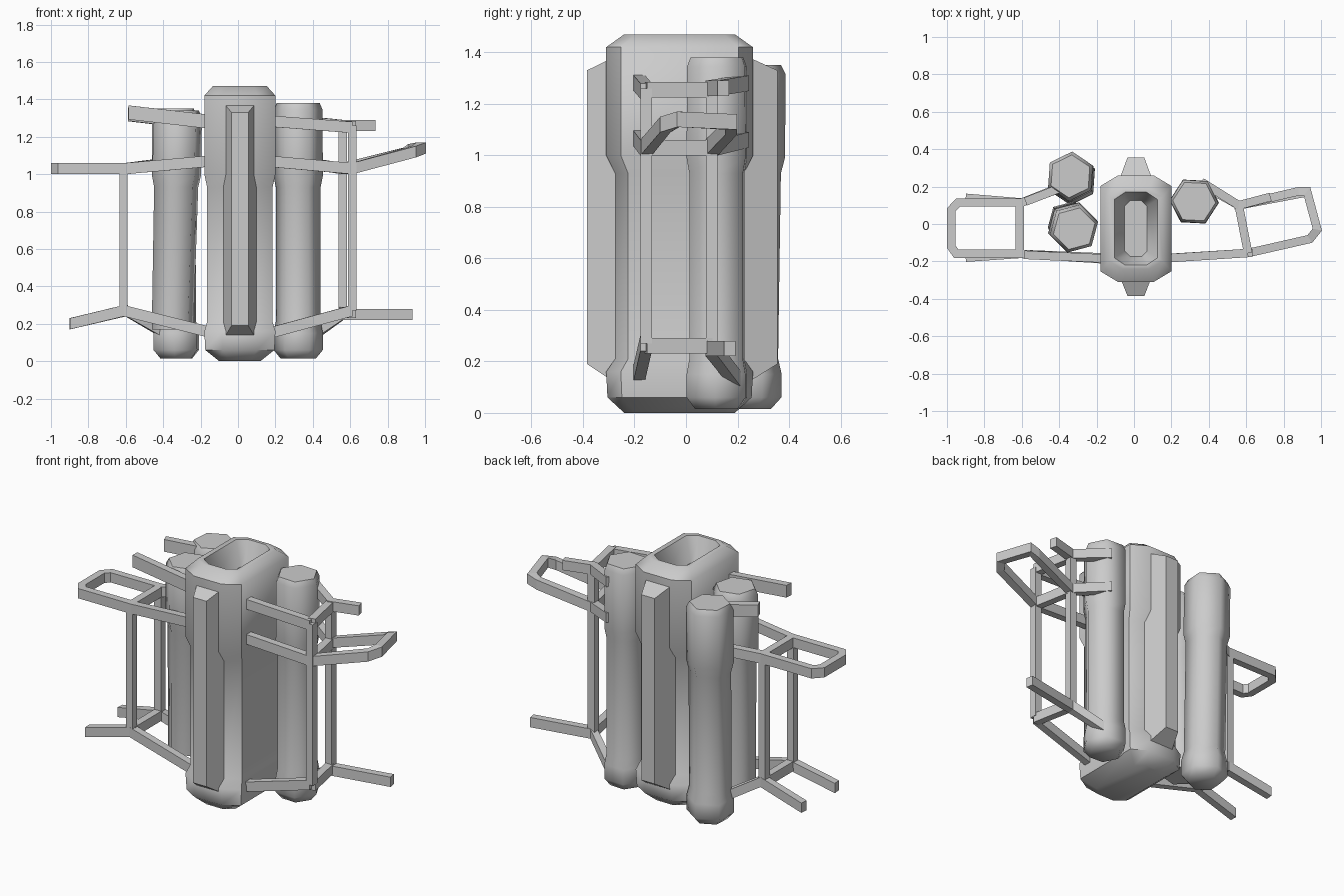
import bpy, bmesh, math
from mathutils import Vector

if "Cube" in bpy.data.objects:
    bpy.data.objects.remove(bpy.data.objects["Cube"])


def finish(name, bm, smooth_angle=None):
    bmesh.ops.recalc_face_normals(bm, faces=bm.faces)
    if smooth_angle:
        for f in bm.faces:
            f.smooth = True
        for e in bm.edges:
            e.smooth = e.calc_face_angle(0) < math.radians(smooth_angle)
    me = bpy.data.meshes.new(name)
    bm.to_mesh(me)
    bm.free()
    ob = bpy.data.objects.new(name, me)
    bpy.context.collection.objects.link(ob)
    return ob


def loft(name, rings, smooth_angle=None):
    """Skin a list of equal-length point rings and cap both ends."""
    bm = bmesh.new()
    vs = [[bm.verts.new(p) for p in r] for r in rings]
    n = len(vs[0])
    for a, b in zip(vs, vs[1:]):
        for i in range(n):
            bm.faces.new((a[i], a[(i + 1) % n], b[(i + 1) % n], b[i]))
    bm.faces.new(vs[0][::-1])
    bm.faces.new(vs[-1])
    return finish(name, bm, smooth_angle)


def octagon(z, hx, hy, cx=0.01, cy=-0.025):
    kx, ky = hx * 0.5, hy * 0.8
    pts = [(hx, -ky), (hx, ky), (kx, hy), (-kx, hy),
           (-hx, ky), (-hx, -ky), (-kx, -hy), (kx, -hy)]
    return [(cx + x, cy + y, z) for x, y in pts]


def tube(name, bottom, top, turn, profile):
    """Hexagonal tube along a slightly tilted axis; profile = (height, radius)."""
    b, t = Vector(bottom), Vector(top)
    rings = []
    for z, r in profile:
        c = b.lerp(t, (z - b.z) / (t.z - b.z))
        rings.append([(c.x + r * math.cos(math.radians(turn + 60 * i)),
                       c.y + r * math.sin(math.radians(turn + 60 * i)), z)
                      for i in range(6)])
    return loft(name, rings, 61)


def rail(name, pts, w=0.045, h=0.06):
    """Mitred rectangular bar along a path that never runs vertically."""
    P = [Vector(p) for p in pts]
    rings = []
    for i, p in enumerate(P):
        flat = []
        if i > 0:
            flat.append((p - P[i - 1]).xy.normalized())
        if i < len(P) - 1:
            flat.append((P[i + 1] - p).xy.normalized())
        d = sum(flat, Vector((0, 0))).normalized()
        s = Vector((d.y, -d.x, 0)) * (w / 2 / max(0.4, d.dot(flat[0])))
        u = Vector((0, 0, h / 2))
        rings.append([p + s + u, p - s + u, p - s - u, p + s - u])
    return loft(name, rings)


def post(name, x, y, z0, z1, w=0.045):
    h = w / 2
    sq = [(-h, -h), (h, -h), (h, h), (-h, h)]
    return loft(name, [[(x + a, y + b, z) for a, b in sq] for z in (z0, z1)])


# Central body with waist and sunken top opening
loft("central_body", [octagon(*r) for r in (
    (0, .11, .215), (.06, .185, .28), (.16, .19, .285), (.21, .175, .25),
    (.93, .175, .25), (1.0, .19, .285), (1.42, .19, .285), (1.47, .145, .215),
    (1.47, .115, .195), (1.33, .06, .15))], 48)

# Front and back fins: tapered blocks sunk into the body
for name, yi, yo in (("front_fin", -.22, -.385), ("back_fin", .18, .355)):
    loft(name, [[(.01 - hx, y, z0), (.01 + hx, y, z0), (.01 + hx, y, z1), (.01 - hx, y, z1)]
                for y, hx, z0, z1 in ((yi, .11, .08, 1.41), (yo, .045, .19, 1.33))])

# Hexagonal side tubes
tube("right_tube", (.322, .12, .015), (.322, .12, 1.38), -3,
     ((.015, .095), (.06, .132), (.15, .132), (.21, .12), (.93, .12), (.99, .132),
      (1.345, .13), (1.38, .115)))
tube("left_back_tube", (-.33, .235, .015), (-.34, .255, 1.35), 26,
     ((.015, .095), (.06, .135), (.15, .135), (.21, .12), (.93, .12), (.99, .135),
      (1.315, .133), (1.35, .115)))
tube("left_front_tube", (-.35, .01, .17), (-.32, -.025, 1.34), 15,
     ((.17, .115), (.93, .122), (.99, .135), (1.305, .133), (1.34, .115)))

# Left frame: looped handle, braces, stubs and posts
LF, LB = -.16, .115
rail("left_handle", [(-.15, -.19, 1.07), (-.6, LF, 1.03), (-.95, LF, 1.03),
                     (-.978, -.12, 1.03), (-.978, .075, 1.03), (-.94, LB, 1.03),
                     (-.6, LB, 1.03), (-.36, .21, 1.06)])
rail("left_handle_cross", [(-.61, LF, 1.03), (-.61, LB, 1.03)])
rail("left_front_upper_stub", [(-.15, -.185, 1.28), (-.585, -.165, 1.33)], h=.075)
rail("left_back_upper_stub", [(-.32, .22, 1.29), (-.58, .12, 1.32)], h=.075)
rail("left_front_lower_rail", [(-.13, -.18, .15), (-.61, LF, .27), (-.9, -.18, .2)])
rail("left_back_lower_rail", [(-.34, .21, .12), (-.6, LB, .27), (-.9, .14, .2)])
rail("left_lower_cross", [(-.61, LF, .27), (-.61, LB, .27)])
for name, y in (("left_front_post", LF), ("left_back_post", LB)):
    post(name, -.612, y, .26, 1.03)

# Right frame: raised looped handle, braces, stub and posts
F, B = (.61, -.155), (.56, .1)
rail("right_handle", [(.15, -.185, 1.07), (*F, 1.03), (.94, -.08, 1.12),
                      (.98, -.03, 1.14), (.925, .175, 1.13), (.88, .175, 1.11),
                      (*B, 1.03), (.36, .225, 1.06)])
rail("right_front_upper_rail", [(.15, -.185, 1.285), (*F, 1.25)])
rail("right_back_upper_rail", [(.36, .225, 1.28), (*B, 1.26), (.73, .145, 1.26)])
rail("right_front_lower_rail", [(.13, -.185, .14), (*F, .27)])
rail("right_back_lower_rail", [(.36, .21, .11), (*B, .25), (.93, .17, .25)])
for name, z in (("upper", 1.255), ("handle", 1.03), ("lower", .26)):
    rail("right_" + name + "_cross", [(*F, z), (*B, z)])
post("right_front_post", *F, .27, 1.26)
post("right_back_post", *B, .24, 1.26)
